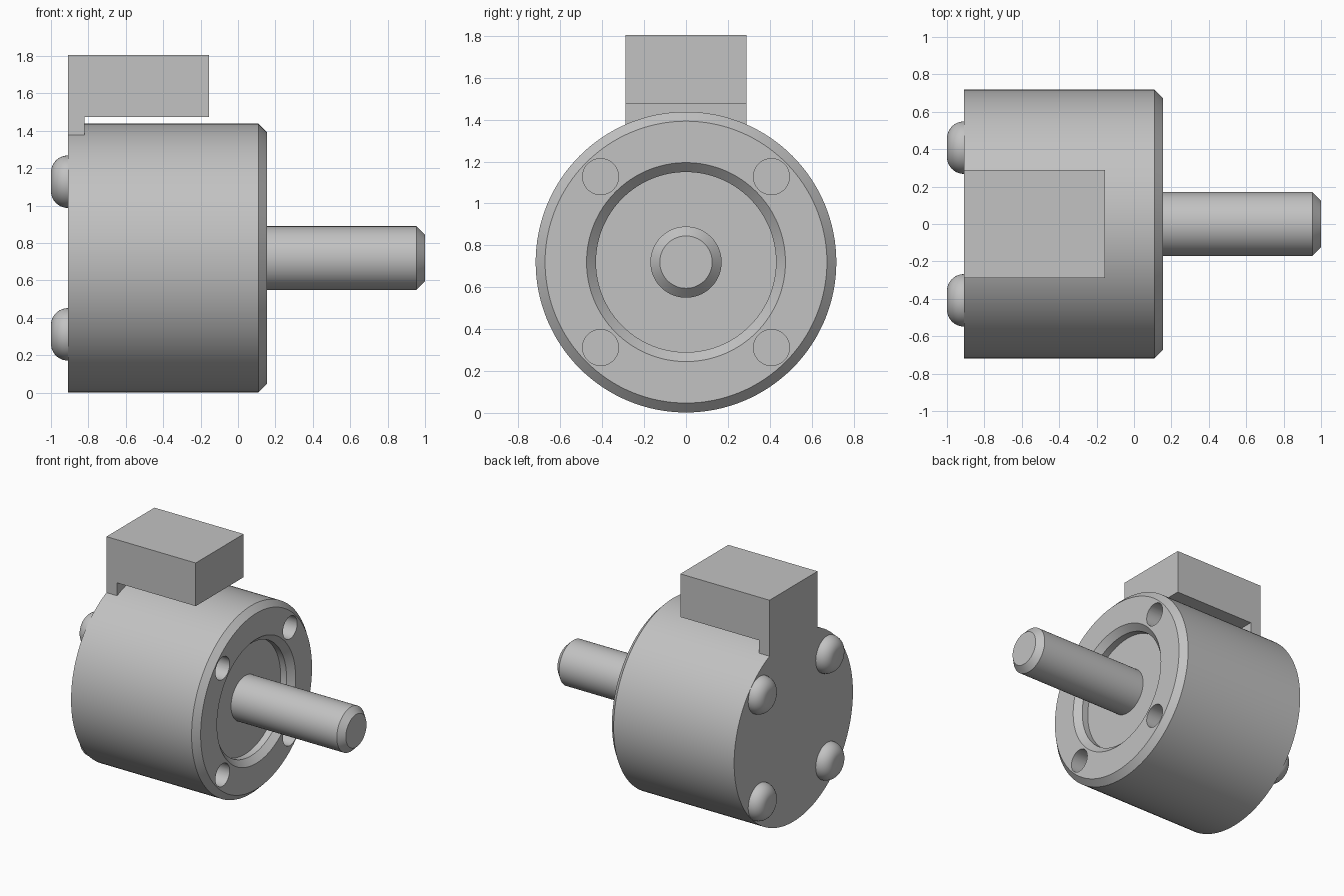
import bpy
import bmesh
from math import sin, cos, pi, radians

if "Cube" in bpy.data.objects:
    bpy.data.objects.remove(bpy.data.objects["Cube"], do_unlink=True)

AXIS_Z = 0.72      # height of the shaft axis
BODY_R = 0.718     # housing radius
BACK_X = -0.91     # rear face of the housing
FRONT_X = 0.155    # front face of the housing
BEVEL = 0.045
BOLT = 0.408       # bolt offset from the axis in y and z

grey = bpy.data.materials.new("light_grey")
grey.use_nodes = True
grey.diffuse_color = (0.54, 0.54, 0.54, 1)
grey.node_tree.nodes["Principled BSDF"].inputs["Base Color"].default_value = grey.diffuse_color


def make_object(name, bm):
    bmesh.ops.recalc_face_normals(bm, faces=bm.faces)
    mesh = bpy.data.meshes.new(name)
    bm.to_mesh(mesh)
    bm.free()
    mesh.materials.append(grey)
    obj = bpy.data.objects.new(name, mesh)
    bpy.context.collection.objects.link(obj)
    return obj


def lathe(name, profile, y=0, z=0, sides=96):
    """Turn (x, radius) points about an axis parallel to x, with flat end caps."""
    bm = bmesh.new()
    rings = []
    for x, r in profile:
        angles = [2 * pi * i / sides for i in range(sides)]
        rings.append([bm.verts.new((x, y + r * cos(a), AXIS_Z + z + r * sin(a))) for a in angles])
    for a, b in zip(rings, rings[1:]):
        for i in range(sides):
            j = (i + 1) % sides
            bm.faces.new((a[i], a[j], b[j], b[i]))
    bm.faces.new(rings[0])
    bm.faces.new(rings[-1])
    return make_object(name, bm)


def select_only(obj):
    bpy.ops.object.select_all(action='DESELECT')
    obj.select_set(True)
    bpy.context.view_layer.objects.active = obj


def cut(obj, cutter):
    mod = obj.modifiers.new("cut", 'BOOLEAN')
    mod.operation = 'DIFFERENCE'
    mod.solver = 'EXACT'
    mod.object = cutter
    select_only(obj)
    bpy.ops.object.modifier_apply(modifier=mod.name)
    bpy.data.objects.remove(cutter, do_unlink=True)


# Housing with bevelled front rim and a recessed pilot
floor_x = 0.06
housing = lathe("housing", [
    (BACK_X, BODY_R), (FRONT_X - BEVEL, BODY_R), (FRONT_X, BODY_R - BEVEL),
    (FRONT_X, 0.475), (FRONT_X - BEVEL, 0.43), (floor_x, 0.43)], sides=128)

# Output shaft with bevelled tip
shaft = lathe("shaft", [(0, 0.17), (1 - BEVEL, 0.17), (1, 0.17 - BEVEL)])
parts = [housing, shaft]

# Four front bolt holes and four rounded rear bolt heads
corners = [("upper_left", 1, 1), ("upper_right", -1, 1),
           ("lower_left", 1, -1), ("lower_right", -1, -1)]
dome = [(BACK_X + 0.01, 0.14)]
for i in range(11):
    a = i / 10 * pi / 2
    dome.append((BACK_X - 0.09 * sin(a), 0.05 + 0.09 * cos(a)))
for name, sy, sz in corners:
    y, z = sy * BOLT, sz * BOLT
    cut(housing, lathe("hole_cutter", [(-0.4, 0.086), (0.3, 0.086)], y, z, 48))
    parts.append(lathe("bolt_head_" + name, dome, y, z, 48))

# Connector box with a rear foot shaped to the housing
bm = bmesh.new()
outline = [(BACK_X, 1.34), (-0.82, 1.34), (-0.82, 1.475),
           (-0.155, 1.475), (-0.155, 1.805), (BACK_X, 1.805)]
face = bm.faces.new([bm.verts.new((x, -0.29, z)) for x, z in outline])
ext = bmesh.ops.extrude_face_region(bm, geom=[face])
moved = [v for v in ext["geom"] if isinstance(v, bmesh.types.BMVert)]
bmesh.ops.translate(bm, verts=moved, vec=(0, 0.58, 0))
if not face.is_valid or len(bm.faces) < len(outline) + 2:
    bmesh.ops.holes_fill(bm, edges=bm.edges)
connector = make_object("connector_box", bm)
cut(connector, lathe("foot_cutter", [(-1.2, BODY_R), (0.4, BODY_R)], sides=128))
parts.append(connector)

# Smooth turned surfaces, sharp machined edges
for obj in parts:
    select_only(obj)
    bpy.ops.object.shade_smooth_by_angle(angle=radians(30))
